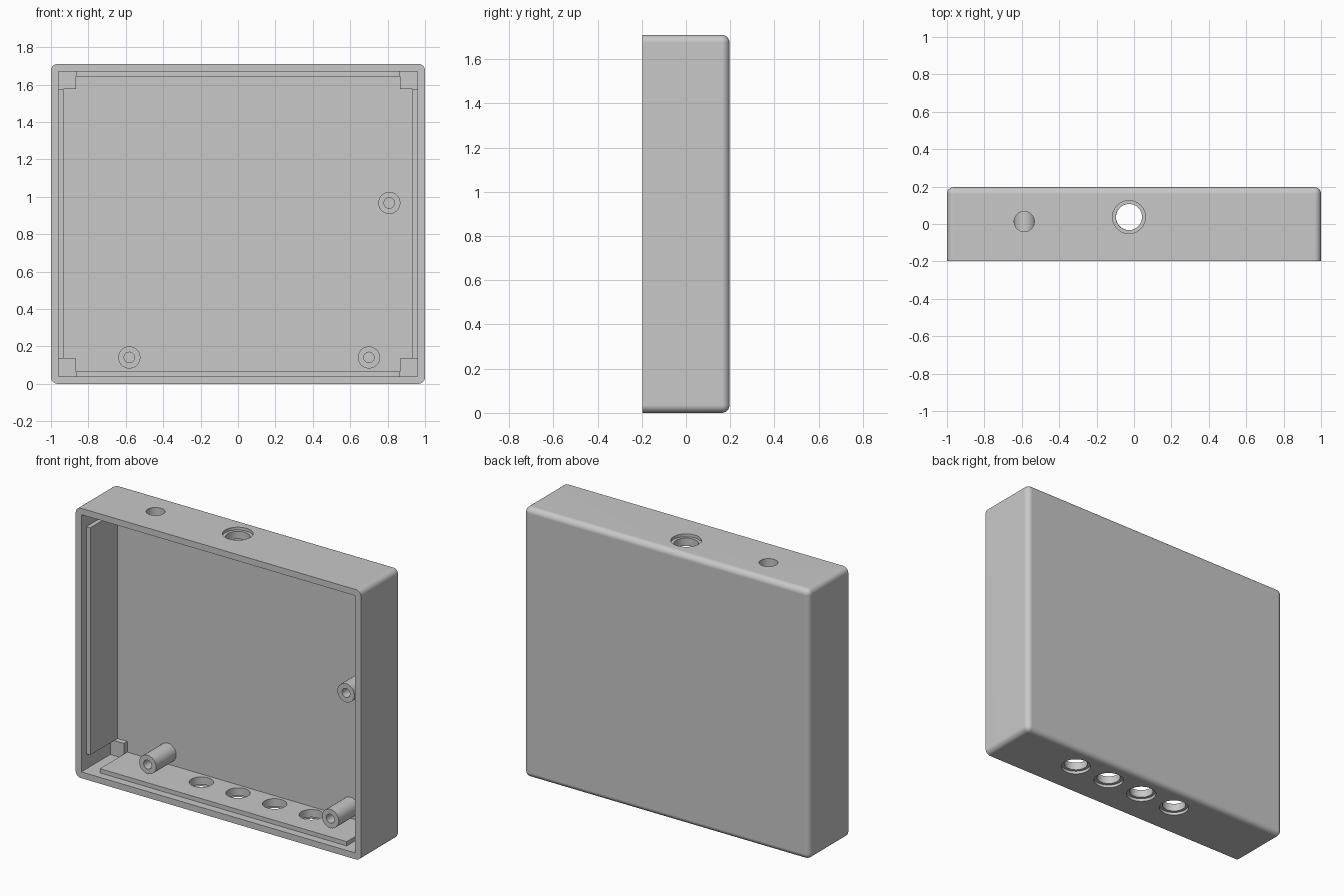
import bpy
import bmesh
from mathutils import Matrix, Vector

cube = bpy.data.objects.get("Cube")
if cube:
    bpy.data.objects.remove(cube, do_unlink=True)

grey = bpy.data.materials.new("light_grey_plastic")
grey.use_nodes = True
COLOUR = (0.58, 0.58, 0.58, 1)
grey.diffuse_color = COLOUR
grey.node_tree.nodes["Principled BSDF"].inputs["Base Color"].default_value = COLOUR

W, H, D = 1.0, 1.71, 0.197        # half width, height, half depth
WALL, LINER = 0.04, 0.067         # wall thickness, wall plus lining panel
FLOOR = 0.127                     # inner face of the back
LINER_FRONT = -D + 0.05
BLOCK = 0.135                     # corner block reach from the outside


def finish(name, bm):
    bmesh.ops.recalc_face_normals(bm, faces=bm.faces)
    mesh = bpy.data.meshes.new(name)
    bm.to_mesh(mesh)
    bm.free()
    mesh.materials.append(grey)
    obj = bpy.data.objects.new(name, mesh)
    bpy.context.collection.objects.link(obj)
    return obj


def box_bm(lo, hi):
    lo, hi = Vector(lo), Vector(hi)
    bm = bmesh.new()
    matrix = Matrix.Translation((lo + hi) / 2) @ Matrix.Diagonal((*(hi - lo), 1))
    bmesh.ops.create_cube(bm, size=1, matrix=matrix)
    return bm


def box(name, lo, hi):
    return finish(name, box_bm(lo, hi))


def rod(name, start, end, radius):
    start, end = Vector(start), Vector(end)
    axis = end - start
    turn = axis.to_track_quat('Z', 'Y').to_matrix().to_4x4()
    bm = bmesh.new()
    bmesh.ops.create_cone(bm, cap_ends=True, segments=48, radius1=radius,
                          radius2=radius, depth=axis.length,
                          matrix=Matrix.Translation((start + end) / 2) @ turn)
    return finish(name, bm)


def cut(obj, cutter):
    cutter.hide_render = True
    mod = obj.modifiers.new("cut", 'BOOLEAN')
    mod.operation = 'DIFFERENCE'
    mod.solver = 'EXACT'
    mod.object = cutter
    bpy.context.view_layer.objects.active = obj
    bpy.ops.object.modifier_apply(modifier=mod.name)
    bpy.data.objects.remove(cutter, do_unlink=True)


# Case: block rounded everywhere except round the open front
bm = box_bm((-W, -D, 0), (W, D, H))
edges = [e for e in bm.edges if max(v.co.y for v in e.verts) > 0]
bmesh.ops.bevel(bm, geom=edges, offset=0.035, segments=6, profile=0.5, affect='EDGES')
case = finish("case", bm)
cut(case, box("cavity", (-W + WALL, -D - 0.1, WALL), (W - WALL, FLOOR, H - WALL)))

# Lining panels on the four walls, between the corners
SINK = 0.005
span = W - BLOCK
bottom = box("bottom_lining", (-span, LINER_FRONT, WALL - SINK), (span, FLOOR + SINK, LINER))
top = box("top_lining", (-span, LINER_FRONT, H - LINER), (span, FLOOR + SINK, H - WALL + SINK))
parts = [case, bottom, top]
for side, name in ((-1, "right_lining"), (1, "left_lining")):
    xs = sorted((side * (W - WALL + SINK), side * (W - LINER)))
    parts.append(box(name, (xs[0], LINER_FRONT, BLOCK), (xs[1], FLOOR + SINK, H - BLOCK)))

# Corner blocks against the back
for side, sname in ((-1, "right"), (1, "left")):
    xs = sorted((side * (W - WALL + SINK), side * span))
    for level, z0, z1 in (("lower", WALL - SINK, BLOCK), ("upper", H - BLOCK, H - WALL + SINK)):
        parts.append(box(f"{level}_{sname}_corner_block",
                         (xs[0], FLOOR - 0.035, z0), (xs[1], FLOOR + SINK, z1)))

# Stepped holes: four in the bottom, one in the top; plain small hole in the top
HOLE_Y, STEP, BORE, RECESS = 0.037, 0.018, 0.07, 0.088
for i in range(4):
    x = -0.283 + 0.257 * i
    for target in (case, bottom):
        cut(target, rod("hole", (x, HOLE_Y, -0.1), (x, HOLE_Y, 0.1), BORE))
    cut(case, rod("recess", (x, HOLE_Y, -0.1), (x, HOLE_Y, STEP), RECESS))
for target in (case, top):
    cut(target, rod("hole", (-0.027, HOLE_Y, H - 0.1), (-0.027, HOLE_Y, H + 0.1), BORE))
    cut(target, rod("hole", (-0.587, 0.013, H - 0.1), (-0.587, 0.013, H + 0.1), 0.054))
cut(case, rod("recess", (-0.027, HOLE_Y, H - STEP), (-0.027, HOLE_Y, H + 0.1), RECESS))

# Hollow screw posts standing on the back
POST_FRONT = -0.075
for name, x, z in (("lower_right_post", -0.581, 0.141),
                   ("lower_left_post", 0.7, 0.141),
                   ("side_left_post", 0.809, 0.967)):
    post = rod(name, (x, POST_FRONT, z), (x, FLOOR + SINK, z), 0.059)
    cut(post, rod("bore", (x, POST_FRONT - 0.1, z), (x, FLOOR - 0.01, z), 0.028))
    parts.append(post)

# Smooth the rounded surfaces, keep hard edges and flat walls
bpy.ops.object.select_all(action='DESELECT')
for obj in parts:
    obj.select_set(True)
bpy.context.view_layer.objects.active = case
bpy.ops.object.shade_smooth_by_angle()
flatten = case.modifiers.new("flat_walls", 'WEIGHTED_NORMAL')
flatten.keep_sharp = True
